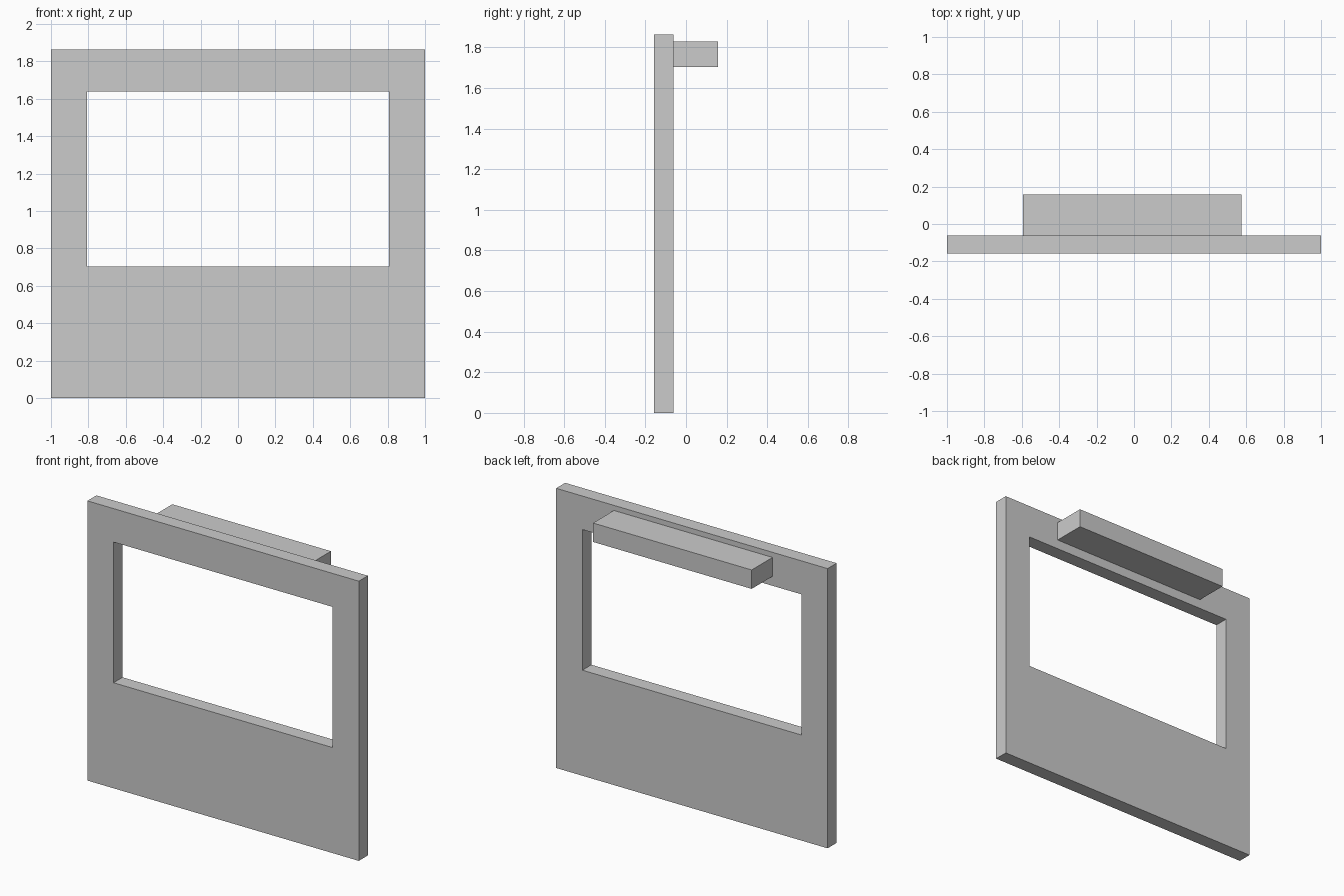
import bpy
import bmesh

if "Cube" in bpy.data.objects:
    bpy.data.objects.remove(bpy.data.objects["Cube"])

FRONT_Y, PANEL_BACK_Y, BOX_BACK_Y = -0.157, -0.062, 0.157


def finish(name, bm):
    bmesh.ops.recalc_face_normals(bm, faces=bm.faces)
    mesh = bpy.data.meshes.new(name)
    bm.to_mesh(mesh)
    bm.free()
    obj = bpy.data.objects.new(name, mesh)
    bpy.context.collection.objects.link(obj)
    return obj


def rectangle(bm, x0, x1, z0, z1, y):
    return [bm.verts.new((x, y, z)) for x, z in ((x0, z0), (x1, z0), (x1, z1), (x0, z1))]


def extrude_back(bm, depth):
    result = bmesh.ops.extrude_face_region(bm, geom=bm.faces[:], use_keep_orig=True)
    moved = [v for v in result["geom"] if isinstance(v, bmesh.types.BMVert)]
    bmesh.ops.translate(bm, verts=moved, vec=(0, depth, 0))


# Upright panel with a rectangular window opening
bm = bmesh.new()
outer = rectangle(bm, -1.0, 1.0, 0.0, 1.863, FRONT_Y)
inner = rectangle(bm, -0.807, 0.807, 0.703, 1.64, FRONT_Y)
for i in range(4):
    j = (i + 1) % 4
    bm.faces.new((outer[i], outer[j], inner[j], inner[i]))
extrude_back(bm, PANEL_BACK_Y - FRONT_Y)
finish("window_panel", bm)

# Long box fixed to the back, above the window
bm = bmesh.new()
bm.faces.new(rectangle(bm, -0.594, 0.575, 1.703, 1.829, PANEL_BACK_Y))
extrude_back(bm, BOX_BACK_Y - PANEL_BACK_Y)
finish("rear_box", bm)
